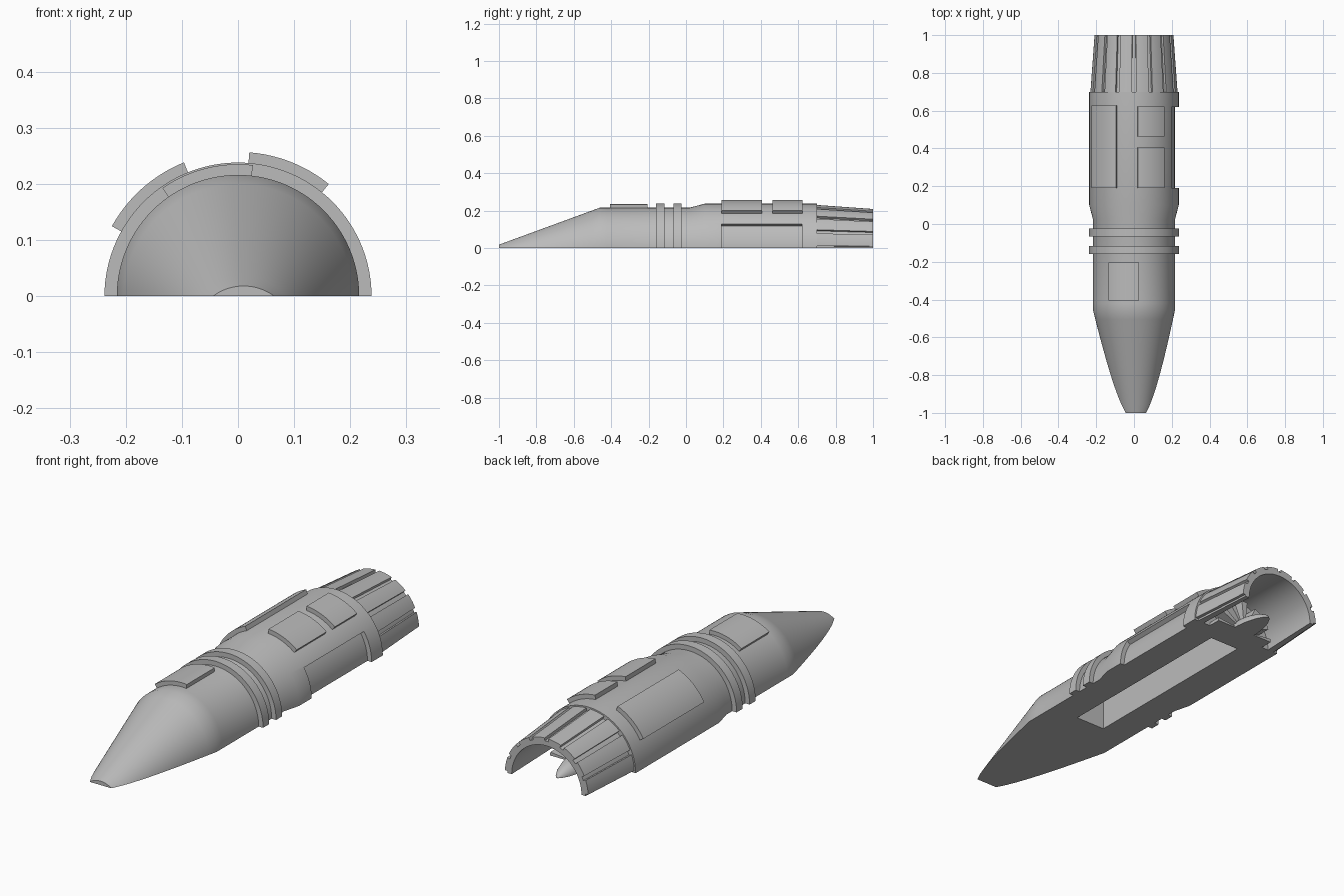
import bpy, bmesh
from math import sin, cos, asin, pi, radians

if "Cube" in bpy.data.objects:
    bpy.data.objects.remove(bpy.data.objects["Cube"], do_unlink=True)

grey = bpy.data.materials.new("hull_grey")
grey.use_nodes = True
grey.diffuse_color = (0.5, 0.5, 0.5, 1)
grey.node_tree.nodes["Principled BSDF"].inputs["Base Color"].default_value = (0.5, 0.5, 0.5, 1)


def loft(name, sections):
    """Bridge closed cross-sections of equal point count and cap both ends."""
    bm = bmesh.new()
    rings = [[bm.verts.new(p) for p in s] for s in sections]
    n = len(rings[0])
    for a, b in zip(rings, rings[1:]):
        for i in range(n):
            j = (i + 1) % n
            bm.faces.new((a[i], a[j], b[j], b[i]))
    bm.faces.new(rings[0])
    bm.faces.new(rings[-1])
    bmesh.ops.recalc_face_normals(bm, faces=bm.faces)
    mesh = bpy.data.meshes.new(name)
    bm.to_mesh(mesh)
    bm.free()
    obj = bpy.data.objects.new(name, mesh)
    mesh.materials.append(grey)
    bpy.context.collection.objects.link(obj)
    return obj


def select(obj):
    bpy.ops.object.select_all(action="DESELECT")
    obj.select_set(True)
    bpy.context.view_layer.objects.active = obj


def smooth(obj):
    select(obj)
    bpy.ops.object.shade_smooth_by_angle(angle=radians(30))
    return obj


def half_round(name, stations, n=56):
    """Flat-bottomed round body; each station is (y, radius, axis depth, x shift)."""
    sections = []
    for y, r, c, dx in stations:
        a = asin(c / r)
        angles = [a + (pi - 2 * a) * i / n for i in range(n + 1)]
        sections.append([(dx + r * cos(t), y, r * sin(t) - c) for t in angles])
    return loft(name, sections)


def sector(name, a0, a1, front, back):
    """Curved plate between two angles; front and back are (y, inner, outer)."""
    n = max(2, int((a1 - a0) / 3))
    angles = [radians(a0 + (a1 - a0) * i / n) for i in range(n + 1)]
    sections = []
    for y, r0, r1 in (front, back):
        outer = [(r1 * cos(t), y, r1 * sin(t)) for t in angles]
        inner = [(r0 * cos(t), y, r0 * sin(t)) for t in reversed(angles)]
        sections.append(outer + inner)
    return loft(name, sections)


def cut(obj, cutter):
    mod = obj.modifiers.new("cut", "BOOLEAN")
    mod.operation = "DIFFERENCE"
    mod.object = cutter
    select(obj)
    bpy.ops.object.modifier_apply(modifier=mod.name)
    bpy.data.objects.remove(cutter, do_unlink=True)


# Main hull: a nose that sinks below the flat base, then a stepped cylinder
nose = []
for i in range(13):
    k = i / 12
    nose.append((-1 + 0.54 * k, 0.091 + 0.125 * k, 0.073 * (1 - k), 0.01 * (1 - k)))
barrel = [(-0.42, 0.216), (0.02, 0.216), (0.1, 0.237), (0.7, 0.237)]
hull = half_round("hull", nose + [(y, r, 0, 0) for y, r in barrel])

# Long slot under the hull and the sunken panel on one flank
slot = loft("slot_cutter", [[(-0.075, y, -0.1), (0.075, y, -0.1), (0.075, y, 0.15),
                             (-0.075, y, 0.15)] for y in (-0.3, 0.62)])
cut(hull, slot)
cut(hull, sector("recess_cutter", -15, 33, (0.19, 0.216, 0.3), (0.62, 0.216, 0.3)))
smooth(hull)

# Collar rings
for name, y in (("front_collar", -0.16), ("rear_collar", -0.067)):
    smooth(sector(name, 0, 180, (y, 0.2, 0.238), (y + 0.044, 0.2, 0.238)))

# Raised panels: start angle, end angle, y range, outer radius
panels = {
    "nose_panel": (83.5, 125, -0.405, -0.205, 0.235),
    "top_panel_front": (51, 85.5, 0.19, 0.405, 0.257),
    "top_panel_rear": (51, 85.5, 0.463, 0.623, 0.257),
    "side_panel": (112, 151, 0.19, 0.627, 0.257),
}
for name, (a0, a1, y0, y1, r) in panels.items():
    smooth(sector(name, a0, a1, (y0, 0.2, r), (y1, 0.2, r)))

# Hollow exhaust nozzle with tapered slats over it
smooth(sector("nozzle_shell", 0, 180, (0.695, 0.185, 0.217), (1, 0.175, 0.196)))
step = 22.5
for i in range(8):
    smooth(sector(f"nozzle_slat_{i + 1}", i * step + 2.6, (i + 1) * step - 2.6,
                  (0.695, 0.2, 0.231), (1, 0.18, 0.209)))

# Exhaust hub and its radial vanes
hub = [(0.69, 0.055), (0.78, 0.055), (0.83, 0.048), (0.88, 0.033), (0.91, 0.017), (0.925, 0.003)]
smooth(half_round("exhaust_hub", [(y, r, 0, 0) for y, r in hub], 24))
for i in range(7):
    a = i * 30
    smooth(sector(f"exhaust_vane_{i + 1}", max(0, a - 6), min(180, a + 6),
                  (0.69, 0.04, 0.15), (0.76, 0.04, 0.15)))
